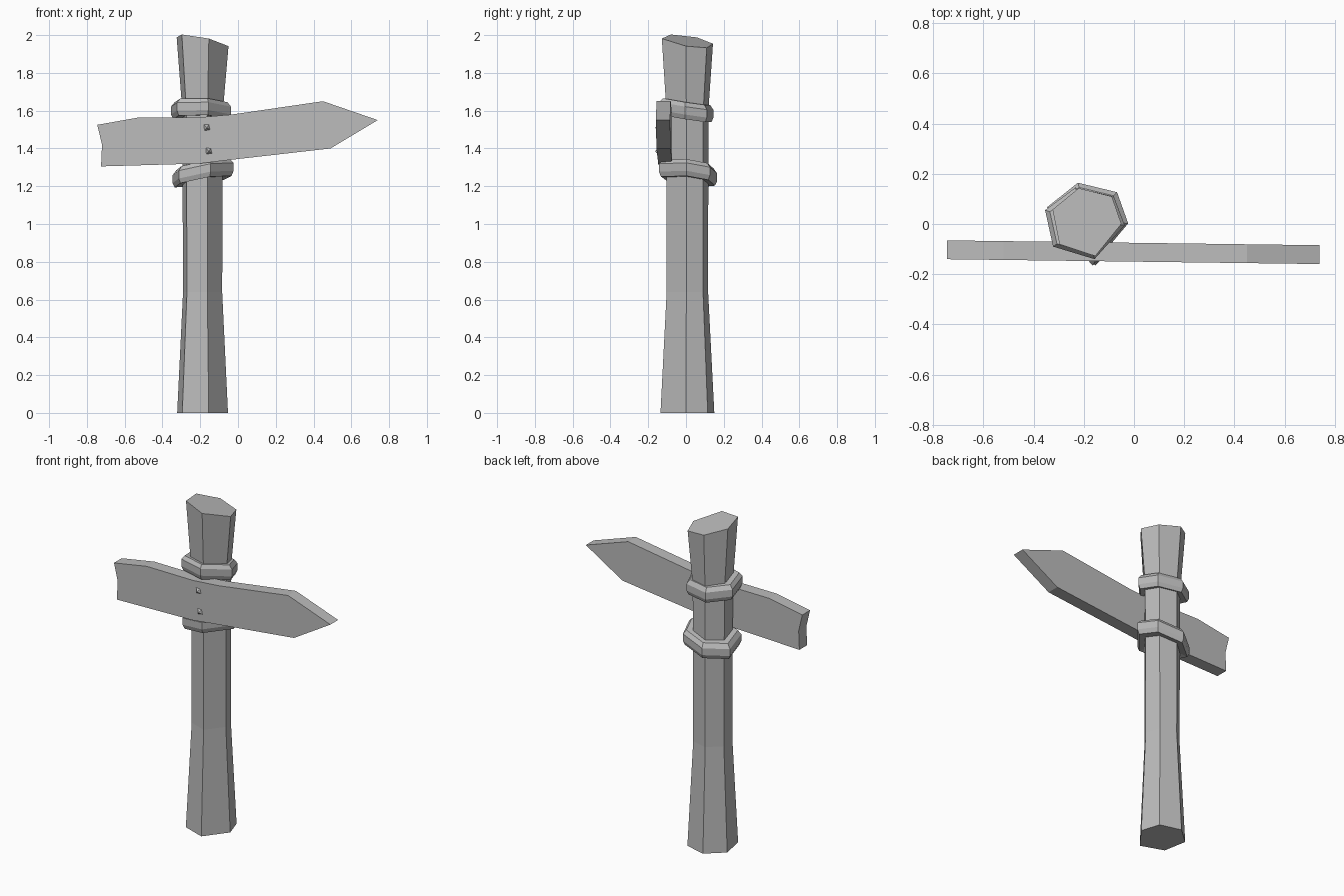
import bpy
import bmesh
from mathutils import Vector

cube = bpy.data.objects.get("Cube")
if cube:
    bpy.data.objects.remove(cube, do_unlink=True)

grey = bpy.data.materials.new("plain_grey")
grey.use_nodes = True
COLOR = (0.5, 0.5, 0.5, 1)
grey.diffuse_color = COLOR
grey.node_tree.nodes["Principled BSDF"].inputs["Base Color"].default_value = COLOR

CENTRE = Vector((-0.187, 0.007))
# Uneven six-sided section shared by the post and its collars
HEX = [Vector(p) - CENTRE for p in (
    (-0.053, 0.0), (-0.09, 0.115), (-0.22, 0.15),
    (-0.322, 0.06), (-0.295, -0.085), (-0.155, -0.135))]


def finish(name, bm):
    bmesh.ops.recalc_face_normals(bm, faces=bm.faces[:])
    mesh = bpy.data.meshes.new(name)
    bm.to_mesh(mesh)
    bm.free()
    mesh.materials.append(grey)
    obj = bpy.data.objects.new(name, mesh)
    bpy.context.collection.objects.link(obj)
    return obj


def hex_ring(bm, sx, sy, z, tilt=(0, 0), shift=(0, 0)):
    ring = []
    for p in HEX:
        x, y = p.x * sx, p.y * sy
        ring.append(bm.verts.new((CENTRE.x + x + shift[0], CENTRE.y + y + shift[1],
                                  z + x * tilt[0] + y * tilt[1])))
    return ring


def bridge(bm, a, b):
    for i in range(len(a)):
        j = (i + 1) % len(a)
        bm.faces.new((a[i], a[j], b[j], b[i]))


def make_post():
    # Flared foot, slim shaft and flared head with a slanted cut
    bm = bmesh.new()
    rings = [hex_ring(bm, 1, 1, 0),
             hex_ring(bm, 0.77, 0.77, 0.64),
             hex_ring(bm, 0.8, 0.78, 1.6),
             hex_ring(bm, 1.02, 0.95, 1.968, (-0.2, -0.15))]
    for a, b in zip(rings, rings[1:]):
        bridge(bm, a, b)
    bm.faces.new(rings[0])
    bm.faces.new(rings[-1])
    finish("post", bm)


def make_collar(name, z, sx, sy, tilt, shift):
    # Closed band with bevelled outer rims
    bm = bmesh.new()
    profile = [(0.65, -0.04), (0.93, -0.045), (1.0, -0.02),
               (1.0, 0.022), (0.88, 0.045), (0.65, 0.045)]
    rings = [hex_ring(bm, sx * r, sy * r, z + h, tilt, shift) for r, h in profile]
    for a, b in zip(rings, rings[1:] + rings[:1]):
        bridge(bm, a, b)
    finish(name, bm)


def make_board():
    # Crooked arrow plank, slightly turned about the vertical
    outline = [(-0.745, 1.525), (-0.52, 1.565), (-0.2, 1.565), (-0.03, 1.58),
               (0.45, 1.65), (0.74, 1.55), (0.49, 1.4), (-0.08, 1.335),
               (-0.2, 1.32), (-0.725, 1.305), (-0.72, 1.42)]
    bm = bmesh.new()
    front = [bm.verts.new((x, -0.15 - 0.013 * x, z)) for x, z in outline]
    back = [bm.verts.new((x, -0.075 - 0.013 * x, z)) for x, z in outline]
    bridge(bm, front, back)
    bm.faces.new(front)
    bm.faces.new(back)
    finish("arrow_board", bm)


def make_nail(name, x, z):
    # Pointed square nail head
    bm = bmesh.new()
    base = [bm.verts.new((x + a, -0.143, z + b)) for a, b in
            ((-0.02, 0.022), (0.014, 0.02), (0.022, -0.014), (-0.016, -0.02))]
    tip = bm.verts.new((x, -0.165, z))
    for i in range(4):
        bm.faces.new((base[i], base[(i + 1) % 4], tip))
    bm.faces.new(base)
    finish(name, bm)


make_post()
make_collar("upper_collar", 1.603, 1.18, 1.0, (-0.03, -0.15), (-0.008, -0.005))
make_collar("lower_collar", 1.272, 1.2, 1.08, (0.18, -0.12), (0.003, 0.003))
make_board()
make_nail("upper_nail", -0.165, 1.51)
make_nail("lower_nail", -0.155, 1.385)
